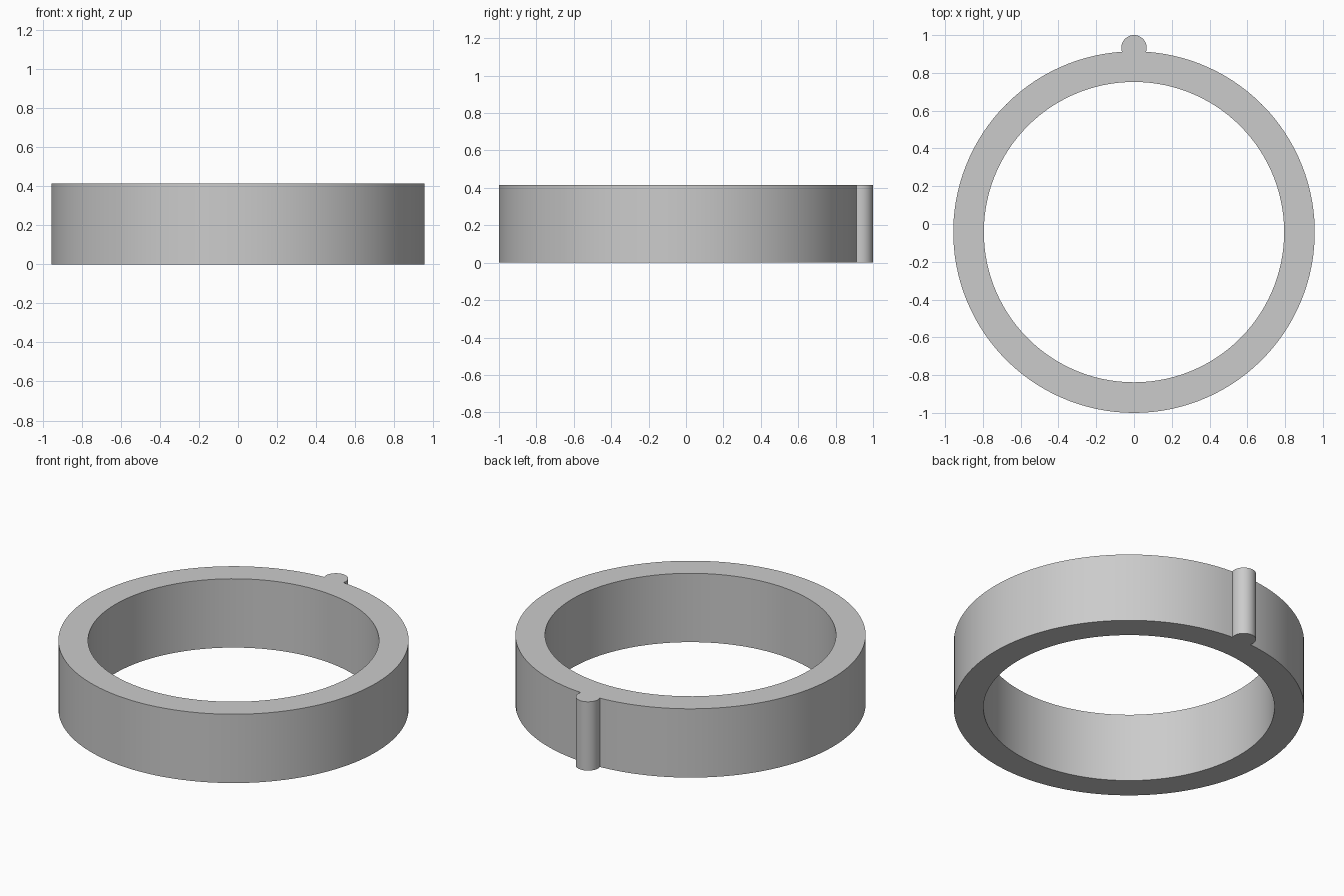
import bpy
import bmesh
from math import asin, acos, cos, sin, pi, radians

old = bpy.data.objects.get("Cube")
if old:
    bpy.data.objects.remove(old, do_unlink=True)

HEIGHT = 0.415
OUTER, INNER = 0.957, 0.795
RING_Y = -0.043
RIB_R, RIB_Y = 0.067, 0.933

grey = bpy.data.materials.new("plain grey")
grey.use_nodes = True
colour = (0.6, 0.6, 0.6, 1)
grey.diffuse_color = colour
grey.node_tree.nodes["Principled BSDF"].inputs["Base Color"].default_value = colour


def arc(cy, r, start, end, n):
    angles = [start + (end - start) * i / n for i in range(n + 1)]
    return [(r * cos(a), cy + r * sin(a)) for a in angles]


# Where the rib's circle meets the ring's outer circle
d = RIB_Y - RING_Y
half = acos((d * d + OUTER**2 - RIB_R**2) / (2 * d * OUTER))
meet_y = RING_Y + OUTER * cos(half)
rib_start = asin((meet_y - RIB_Y) / RIB_R)

# Outline: outer wall, then the locating rib at the back; the bore is the hole
body = arc(RING_Y, OUTER, pi / 2 + half, 2.5 * pi - half, 120)
rib = arc(RIB_Y, RIB_R, rib_start, pi - rib_start, 32)
bore = arc(RING_Y, INNER, 0, 2 * pi, 120)[:-1]

curve = bpy.data.curves.new("ring_outline", "CURVE")
curve.dimensions = "2D"
curve.fill_mode = "BOTH"
curve.extrude = HEIGHT / 2
for points in (body + rib[1:-1], bore):
    spline = curve.splines.new("POLY")
    spline.points.add(len(points) - 1)
    for p, (x, y) in zip(spline.points, points):
        p.co = (x, y, HEIGHT / 2, 1)
    spline.use_cyclic_u = True

# Turn the extruded outline into one closed solid
outline = bpy.data.objects.new("outline", curve)
bpy.context.collection.objects.link(outline)
bpy.context.view_layer.update()
mesh = bpy.data.meshes.new_from_object(
    outline.evaluated_get(bpy.context.evaluated_depsgraph_get()))
bpy.data.objects.remove(outline, do_unlink=True)
bm = bmesh.new()
bm.from_mesh(mesh)
bmesh.ops.remove_doubles(bm, verts=bm.verts, dist=0.0001)
low = min(v.co.z for v in bm.verts)
bmesh.ops.translate(bm, verts=bm.verts, vec=(0, 0, -low))
bmesh.ops.recalc_face_normals(bm, faces=bm.faces)
bm.to_mesh(mesh)
bm.free()
mesh.materials.clear()
mesh.materials.append(grey)

ring = bpy.data.objects.new("ring_with_rib", mesh)
bpy.context.collection.objects.link(ring)
bpy.context.view_layer.objects.active = ring
ring.select_set(True)
bpy.ops.object.shade_smooth_by_angle(angle=radians(30))
